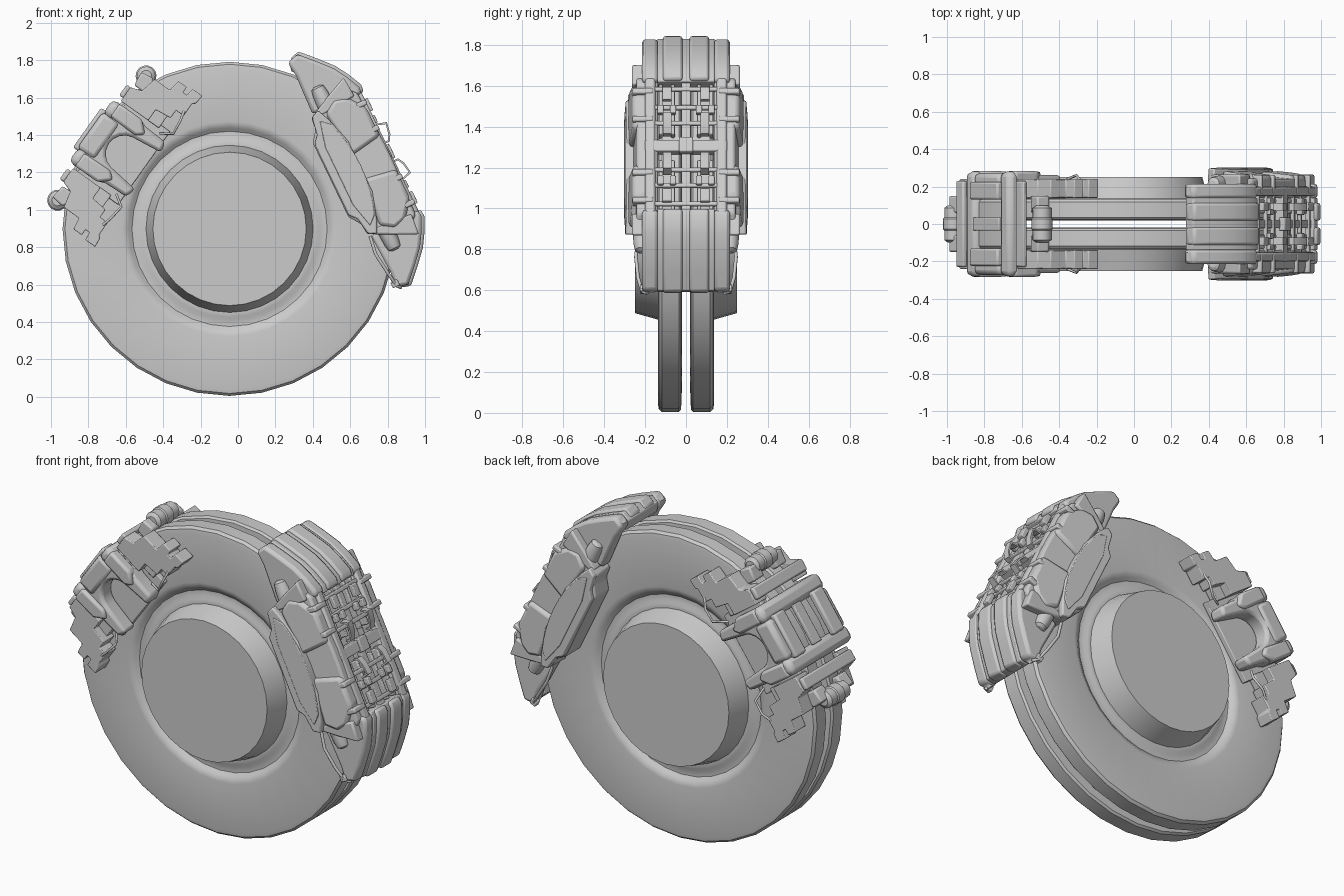
import bpy, bmesh
from math import sin, cos, pi, radians
from mathutils import Vector

cube = bpy.data.objects.get("Cube")
if cube:
    bpy.data.objects.remove(cube)

metal = bpy.data.materials.new("light_grey_metal")
metal.use_nodes = True
grey = (0.6, 0.6, 0.6, 1)
metal.diffuse_color = grey
metal.node_tree.nodes["Principled BSDF"].inputs["Base Color"].default_value = grey

CX, CZ = -0.045, 0.898        # rotor axis
LARGE, SMALL = radians(25.7), radians(144.6)   # caliper directions
BOTH = (1, -1)


def world(theta, u, y, v):
    """u runs outward from the axis, v along the rim."""
    return Vector((CX + u * cos(theta) - v * sin(theta), y,
                   CZ + u * sin(theta) + v * cos(theta)))


def arc(r, a0, a1, n, cu=0):
    steps = [radians(a0 + (a1 - a0) * i / n) for i in range(n + 1)]
    return [(cu + r * cos(a), r * sin(a)) for a in steps]


def mirrored(pts):
    """Close a half outline with its reflection in v."""
    return pts + [(u, -v) for u, v in pts[::-1]]


def finish(name, bm, bevel=0.0):
    bmesh.ops.recalc_face_normals(bm, faces=bm.faces)
    mesh = bpy.data.meshes.new(name)
    bm.to_mesh(mesh)
    bm.free()
    mesh.materials.append(metal)
    ob = bpy.data.objects.new(name, mesh)
    bpy.context.collection.objects.link(ob)
    if bevel:
        mod = ob.modifiers.new("Bevel", 'BEVEL')
        mod.width, mod.segments, mod.limit_method = bevel, 2, 'ANGLE'
    bpy.ops.object.select_all(action='DESELECT')
    ob.select_set(True)
    bpy.context.view_layer.objects.active = ob
    bpy.ops.object.shade_smooth_by_angle()


def prism(name, theta, pts, y0, y1, ys=BOTH, vs=BOTH, bevel=0.006, slope=0.0, u0=0.62):
    """Extrude a (u, v) outline along the axis; slope lowers the cap outward from u0."""
    bm = bmesh.new()
    for sy in ys:
        for sv in vs:
            low = [bm.verts.new(world(theta, u, sy * y0, sv * v)) for u, v in pts]
            top = [bm.verts.new(world(theta, u, sy * (y1 - slope * (u - u0)), sv * v))
                   for u, v in pts]
            bm.faces.new(low)
            bm.faces.new(top)
            for i in range(len(pts)):
                j = (i + 1) % len(pts)
                bm.faces.new((low[i], low[j], top[j], top[i]))
    finish(name, bm, bevel)


def block(name, theta, u, v, y, ys=BOTH, vs=BOTH, bevel=0.005):
    pts = [(u[0], v[0]), (u[1], v[0]), (u[1], v[1]), (u[0], v[1])]
    prism(name, theta, pts, y[0], y[1], ys, vs, bevel)


def lathe(name, profile, place, n, sides=(1,)):
    """Spin (radius, height) points; place maps them into the model."""
    bm = bmesh.new()
    for s in sides:
        rings = [[bm.verts.new(place(r * sin(2 * pi * k / n), h, r * cos(2 * pi * k / n), s))
                  for k in range(n)] for r, h in profile]
        bm.faces.new(rings[0])
        bm.faces.new(rings[-1])
        for a, b in zip(rings, rings[1:]):
            for k in range(n):
                m = (k + 1) % n
                bm.faces.new((a[k], a[m], b[m], b[k]))
    finish(name, bm)


def wire(name, theta, pts, radius):
    for side, sy in (("front", -1), ("back", 1)):
        curve = bpy.data.curves.new(name, 'CURVE')
        curve.dimensions = '3D'
        curve.bevel_depth, curve.bevel_resolution = radius, 2
        curve.use_fill_caps = True
        spline = curve.splines.new('POLY')
        spline.points.add(len(pts) - 1)
        for p, (u, y, v) in zip(spline.points, pts):
            p.co = (*world(theta, u, sy * y, v), 1)
        curve.materials.append(metal)
        bpy.context.collection.objects.link(bpy.data.objects.new(f"{side}_{name}", curve))


# Twin rotors with raised closed hubs and a grooved ring
rotor = [(.41, .25), (.447, .118), (.472, .118), (.49, .108), (.522, .108), (.54, .122),
         (.555, .133), (.575, .137), (.858, .137), (.88, .133), (.893, .118), (.893, .035),
         (.882, .024), (.78, .02)]
lathe("rotors", rotor, lambda a, h, b, s: Vector((CX + a, s * h, CZ + b)), 32, BOTH)

# Large caliper: end shells that wrap over the rim, with raised ribs
rim = arc(.905, 43, 22, 6)
shell = [(.965, .35), (.968, .39), (.93, .47), (.887, .54), (.815, .62), (.742, .695), (.69, .68)]
low_shell = [(u * .985, v * .985) for u, v in shell]
prism("end_shells", LARGE, low_shell + rim, -.14, .14, ys=(1,))
prism("end_ribs", LARGE, shell + rim, .018, .112, bevel=.012)
prism("end_cheeks", LARGE, low_shell + [(.665, .66), (.675, .58), (.665, .36)],
      .136, .215, bevel=.025)

# Large caliper: sloping side bodies with stepped bulges and crescent panels
side = [(.60, .22), (.645, .28), (.65, .345), (.74, .38), (.86, .43), (.93, .36), (.945, .05)]
prism("side_bodies", LARGE, mirrored(side), .138, .272, vs=(1,), bevel=.012, slope=.1)
inner = [(.605, .21), (.64, .25), (.655, .345), (.70, .365), (.73, .30), (.775, .15)]
prism("side_plates", LARGE, mirrored(inner), .20, .300, vs=(1,), bevel=.008, slope=.06)
prism("side_bulges", LARGE, [(.76, .07), (.73, .33), (.80, .38), (.87, .36), (.94, .27), (.94, .10)],
      .17, .298, bevel=.02, slope=.12)
panel = arc(.78, -20, 20, 8) + [(.685, .31), (.65, .17)]
prism("crescent_panels", LARGE, panel + [(.65, -.17), (.685, -.31)], .25, .305,
      vs=(1,), bevel=.004, slope=.05)
prism("side_fins", LARGE, [(.68, .33), (.68, .36), (.78, .41), (.90, .465), (.91, .35)],
      .19, .265, bevel=.01)
for v in (.13, .28):
    block("cross_fins", LARGE, (.86, .955), (v, v + .03), (.16, .262), bevel=.008)

# Bolts on the caliper shoulders
bolt = [(.018, .485), (.035, .475), (.042, .44), (.046, .36)]
for end in BOTH:
    lathe("shoulder_bolts", bolt, lambda a, h, b, s: world(LARGE, .75 + a, s * (.215 + b), end * h),
          12, BOTH)

# Bridge over the rim: rails, spine and crossbars
block("bridge_rails", LARGE, (.865, .952), (-.37, .37), (.15, .2), vs=(1,), bevel=.012)
block("bridge_spine", LARGE, (.905, .935), (-.37, .37), (-.022, .022), ys=(1,), vs=(1,))
block("centre_crossbar", LARGE, (.90, .95), (-.03, .03), (-.2, .2), ys=(1,), vs=(1,))
block("spine_cap", LARGE, (.93, .965), (-.04, .04), (-.035, .035), ys=(1,), vs=(1,))
for v in (.115, .20, .30):
    block("pad_pins", LARGE, (.92, .943), (v, v + .022), (-.16, .16), ys=(1,))
for y in (.055, .115):
    block("pad_backs", LARGE, (.84, .93), (.07, .34), (y, y + .018))
    block("pad_tabs", LARGE, (.93, .962), (.17, .215), (y - .006, y + .024))

# Spring clips in the bridge windows
clip = [(.945, .05), (.975, .05), (.995, .085), (1.005, .15), (.955, .165),
        (.955, .155), (.995, .142), (.985, .09), (.97, .06), (.945, .06)]
prism("spring_clips", LARGE, clip, .072, .112, bevel=0)
block("clip_feet", LARGE, (.94, .968), (.24, .31), (.07, .115))

# Crossover pipes at the lower end
wire("crossover_pipe", LARGE, [(.66, .235, -.36), (.645, .245, -.46), (.66, .235, -.58),
                               (.672, .215, -.66), (.69, .19, -.68)], .009)
block("pipe_fittings", LARGE, (.65, .69), (-.665, -.63), (.19, .225), vs=(1,))

# Small caliper: fork-shaped jaws bridged by two arms
jaw = [(.89, .2), (.72, .2), (.68, .185), (.55, .18), (.535, .12)]
opening = arc(.1, 80, -80, 8, .69)
fork = jaw + opening + [(u, -v) for u, v in jaw[::-1]]
prism("caliper_jaws", SMALL, fork, .16, .262, vs=(1,), bevel=.018)
prism("jaw_lips", SMALL, [(.87, .205), (.87, .12), (.70, .115), (.66, .15), (.72, .205)],
      .22, .28, bevel=.015, slope=-.02)
block("bridge_arms", SMALL, (.835, .91), (.11, .205), (-.28, .28), ys=(1,), bevel=.03)
block("bridge_web", SMALL, (.895, .935), (-.13, .13), (.13, .225), vs=(1,), bevel=.012)
block("bridge_centre", SMALL, (.895, .918), (-.12, .12), (-.035, .035), ys=(1,), vs=(1,))
block("jaw_backs", SMALL, (.80, .915), (-.12, .12), (.20, .272), vs=(1,), bevel=.025)

# Pads held between the jaws
block("brake_pads", SMALL, (.56, .84), (-.24, .24), (.136, .17), vs=(1,))
block("pad_ears", SMALL, (.62, .70), (.22, .36), (.14, .19))

# Stepped carrier bracket at each end
carrier = [(.87, .22), (.87, .31), (.81, .33), (.79, .42), (.69, .42), (.68, .485), (.625, .485),
           (.625, .45), (.60, .45), (.595, .495), (.53, .495), (.535, .44), (.55, .43),
           (.55, .35), (.60, .35), (.60, .30), (.69, .29), (.69, .22)]
prism("carrier_brackets", SMALL, carrier, .14, .24, bevel=.005)
block("carrier_bridges", SMALL, (.865, .895), (.24, .31), (-.23, .23), ys=(1,), bevel=.01)
prism("pin_arms", SMALL, [(.74, .33), (.86, .33), (.87, .41), (.80, .42)], .06, .15, bevel=.01)

# Guide pins resting above the rim
pin = [(.03, -.1), (.05, -.085), (.05, -.035), (.056, -.028), (.056, .028),
       (.05, .035), (.05, .085), (.03, .1)]
for end in BOTH:
    lathe("guide_pin", pin, lambda a, h, b, s: world(SMALL, .838 + a, h, end * .408 + b), 14)

# Pad retaining wires
for end in BOTH:
    wire("pad_wire", SMALL, [(.60, .20, end * .20), (.54, .245, end * .24),
                             (.55, .26, end * .32), (.57, .225, end * .40)], .007)
